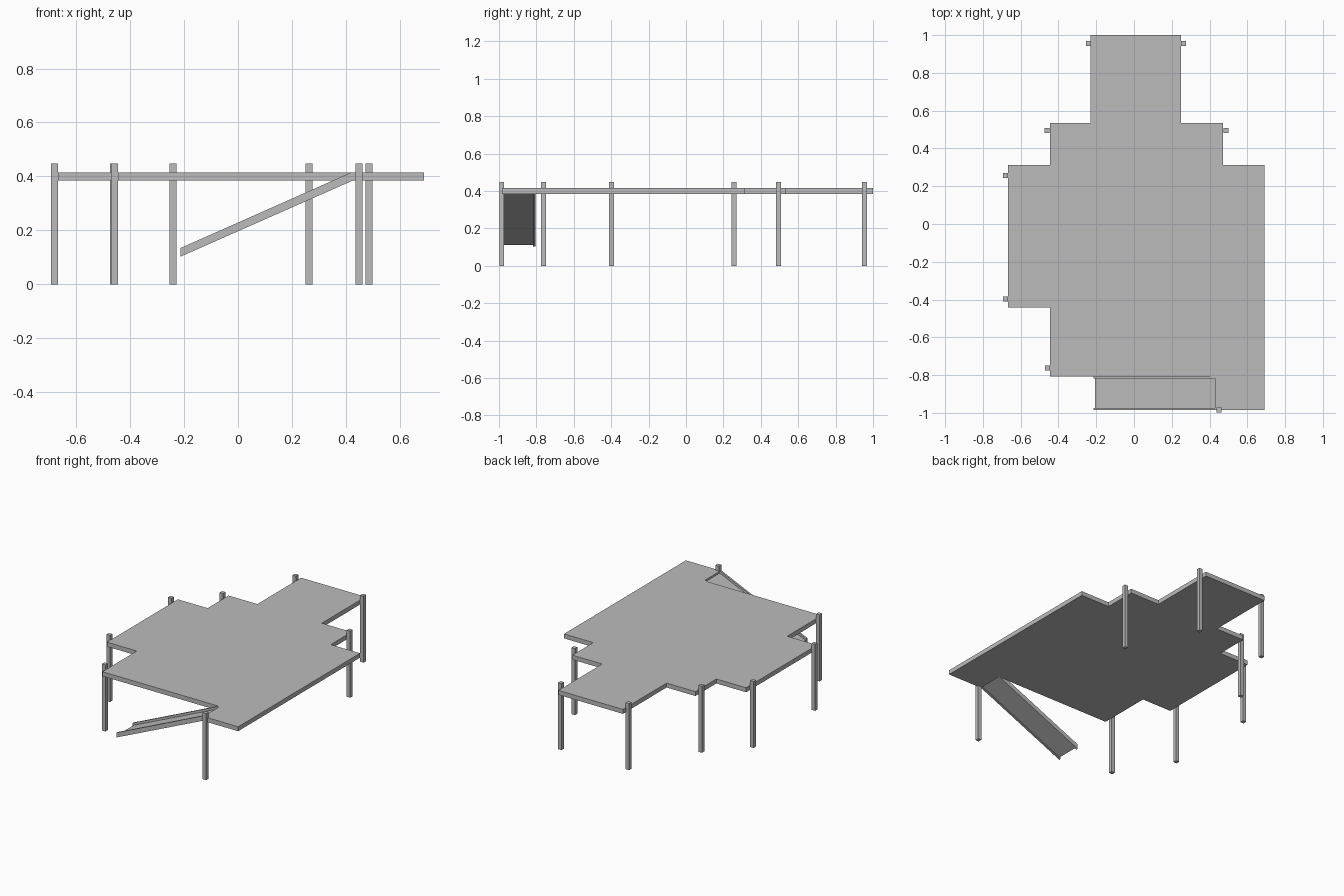
import bpy
import bmesh
from mathutils import Vector

if "Cube" in bpy.data.objects:
    bpy.data.objects.remove(bpy.data.objects["Cube"])

grey = bpy.data.materials.new("light grey")
grey.diffuse_color = (0.5, 0.5, 0.5, 1)
grey.use_nodes = True
grey.node_tree.nodes["Principled BSDF"].inputs["Base Color"].default_value = grey.diffuse_color


def extrude_outline(name, points, direction):
    """Solid made by sweeping a closed outline along a direction."""
    bm = bmesh.new()
    face = bm.faces.new([bm.verts.new(p) for p in points])
    swept = bmesh.ops.extrude_face_region(bm, geom=[face])["geom"]
    moved = [v for v in swept if isinstance(v, bmesh.types.BMVert)]
    bmesh.ops.translate(bm, verts=moved, vec=Vector(direction))
    bmesh.ops.recalc_face_normals(bm, faces=bm.faces)
    mesh = bpy.data.meshes.new(name)
    bm.to_mesh(mesh)
    bm.free()
    mesh.materials.append(grey)
    obj = bpy.data.objects.new(name, mesh)
    bpy.context.collection.objects.link(obj)
    return obj


# Stepped deck slab
DECK_BOTTOM, DECK_TOP = 0.385, 0.415
deck_outline = [
    (-0.23, 1.0), (-0.23, 0.535), (-0.445, 0.535), (-0.445, 0.313),
    (-0.667, 0.313), (-0.667, -0.442), (-0.445, -0.442), (-0.445, -0.808),
    (0.43, -0.808), (0.43, -0.984), (0.69, -0.984), (0.69, 0.313),
    (0.472, 0.313), (0.472, 0.535), (0.25, 0.535), (0.25, 1.0),
]
extrude_outline("deck", [(x, y, DECK_BOTTOM) for x, y in deck_outline],
                (0, 0, DECK_TOP - DECK_BOTTOM))

# Square posts around the edge
POST = 0.026
post_spots = [
    (-0.241, 0.955), (0.263, 0.955), (-0.461, 0.494), (0.486, 0.494),
    (-0.68, 0.257), (-0.68, -0.398), (-0.458, -0.762), (0.449, -0.985),
]
for x, y in post_spots:
    h = POST / 2
    extrude_outline("post", [(x - h, y - h, 0), (x + h, y - h, 0),
                             (x + h, y + h, 0), (x - h, y + h, 0)],
                    (0, 0, 0.448))

# Sloping ramp: two side rails with a thin panel between them
rail_profile = [(-0.214, 0.102), (-0.214, 0.134), (0.42, 0.415),
                (0.44, 0.415), (0.44, 0.391)]
for name, y in (("front_ramp_rail", -0.985), ("back_ramp_rail", -0.817)):
    extrude_outline(name, [(x, y, z) for x, z in rail_profile], (0, 0.012, 0))

panel_profile = [(-0.207, 0.112), (-0.207, 0.121), (0.432, 0.404), (0.432, 0.394)]
extrude_outline("ramp_panel", [(x, -0.974, z) for x, z in panel_profile],
                (0, 0.158, 0))
